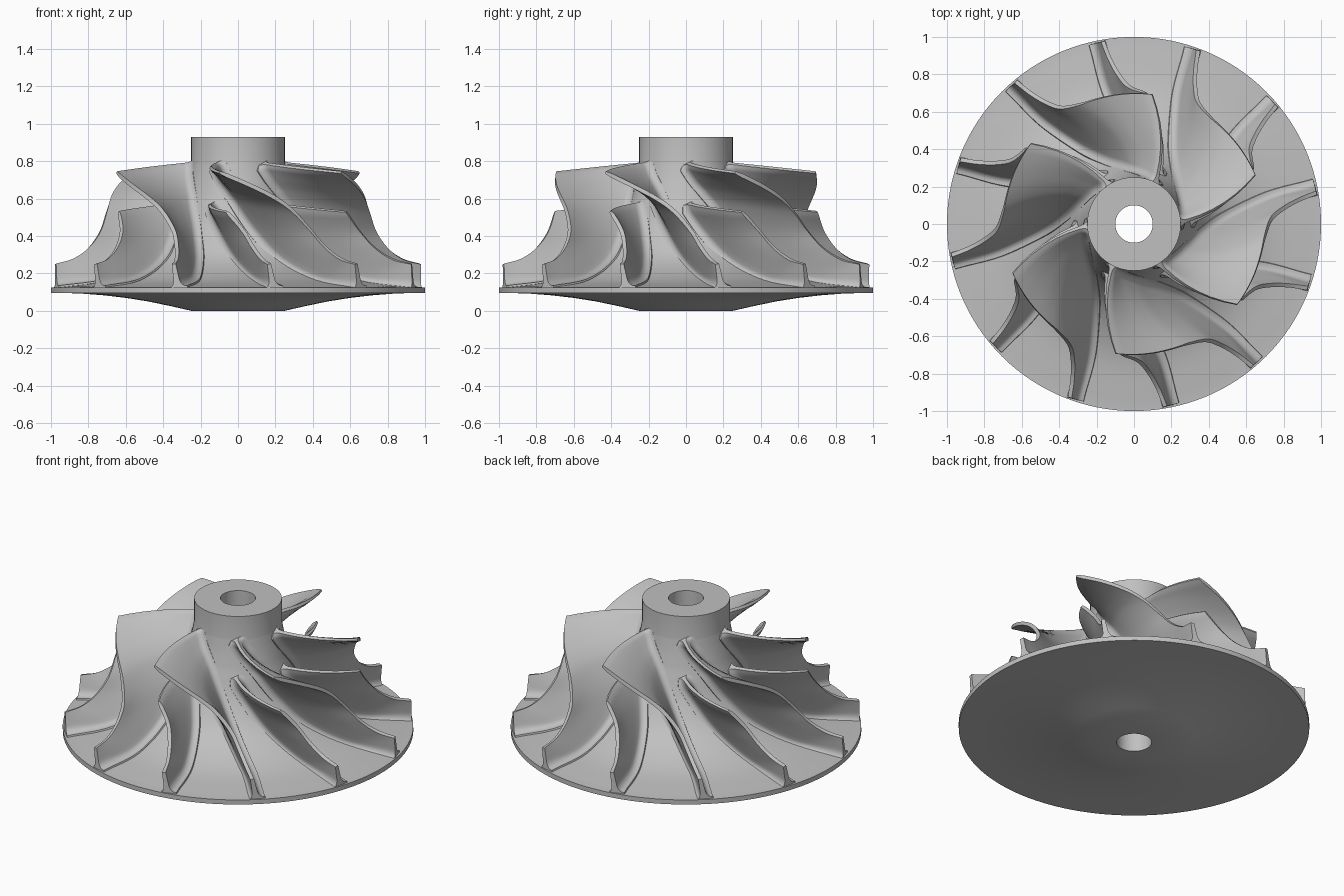
import bpy, bmesh, math
from mathutils import Vector

cube = bpy.data.objects.get("Cube")
if cube:
    bpy.data.objects.remove(cube, do_unlink=True)

metal = bpy.data.materials.new("machined_grey")
metal.use_nodes = True
GREY = (0.53, 0.53, 0.53, 1)
metal.diffuse_color = GREY
metal.node_tree.nodes["Principled BSDF"].inputs["Base Color"].default_value = GREY

# Matching stations along the blade root and blade tip: radius, height, angle
ROOT = [Vector(p) for p in (
    (.25, .79, -20), (.262, .72, -11), (.278, .65, 0), (.30, .575, 10),
    (.36, .42, 26), (.48, .27, 39), (.70, .165, 47), (.99, .125, 49))]
TIP = [Vector(p) for p in (
    (.70, .74, 0), (.698, .67, 13.5), (.698, .60, 25), (.705, .53, 33),
    (.735, .43, 40), (.80, .34, 43.8), (.89, .277, 46.3), (.99, .25, 47.7))]
LAST = len(ROOT) - 1
FILLET = 0.045


def spline(pts, s):
    """Smooth curve through the stations, s counts stations."""
    s = min(max(s, 0), LAST)
    i = min(int(s), LAST - 1)
    t = s - i
    b, c = pts[i], pts[i + 1]
    a = pts[i - 1] if i else 2 * b - c
    d = pts[i + 2] if i + 2 <= LAST else 2 * c - b
    return b + t * ((c - a) / 2 + t * ((a - 2.5 * b + 2 * c - d / 2)
                    + t * (1.5 * (b - c) + (d - a) / 2)))


def cylindrical(p):
    ang = math.radians(p.z)
    return Vector((p.x * math.cos(ang), p.x * math.sin(ang), p.y))


def blade_point(s, f):
    return cylindrical(spline(ROOT, s).lerp(spline(TIP, s), f))


def blade_normal(s, f):
    e = 0.02
    lo, hi = max(s - e, 0), min(s + e, LAST)
    along = blade_point(hi, f) - blade_point(lo, f)
    across = blade_point(s, f + e) - blade_point(s, f - e)
    return along.cross(across).normalized()


def finish(bm, name):
    bmesh.ops.recalc_face_normals(bm, faces=bm.faces)
    mesh = bpy.data.meshes.new(name)
    bm.to_mesh(mesh)
    bm.free()
    mesh.materials.append(metal)
    return mesh


def place(mesh, name, angle=0):
    ob = bpy.data.objects.new(name, mesh)
    ob.rotation_euler.z = math.radians(angle)
    bpy.context.collection.objects.link(ob)
    return ob


def blade_mesh(name, start):
    """Thin curved wall with a filleted root, from station start to the rim."""
    bm = bmesh.new()
    count = int((LAST - start) * 8)
    loops = []
    for i in range(count + 1):
        s = start + (LAST - start) * i / count
        span = (blade_point(s, 1) - blade_point(s, 0)).length
        depths = [-.012] + [FILLET * k for k in (0, .1, .25, .45, .7, 1)]
        depths += [FILLET + (span - FILLET) * k / 6 for k in range(1, 7)]
        edge = min(1, 0.55 + (s - start) * 2)
        sides = ([], [])
        for d in depths:
            f = d / span
            gap = FILLET - min(max(d, 0), FILLET)
            flare = FILLET - math.sqrt(FILLET ** 2 - gap ** 2)
            half = edge * (0.011 + 0.007 * (1 - f) + 0.8 * flare)
            p, n = blade_point(s, f), blade_normal(s, f)
            for side, sign in zip(sides, (1, -1)):
                side.append(bm.verts.new(p + n * half * sign))
        loops.append(sides[0] + sides[1][::-1])
    size = len(loops[0])
    for a, b in zip(loops, loops[1:]):
        for j in range(size):
            k = (j + 1) % size
            bm.faces.new((a[j], a[k], b[k], b[j]))
    # Close the leading and trailing edges with strips
    for loop in (loops[0], loops[-1]):
        for j in range(size // 2 - 1):
            bm.faces.new((loop[j], loop[j + 1], loop[size - 2 - j], loop[size - 1 - j]))
    return finish(bm, name)


def lathe_mesh(name, profile, steps=128):
    bm = bmesh.new()
    rings = [[bm.verts.new(cylindrical(Vector((r, z, 360 * i / steps))))
              for i in range(steps)] for r, z in profile]
    for a, b in zip(rings, rings[1:] + rings[:1]):
        for i in range(steps):
            k = (i + 1) % steps
            bm.faces.new((a[i], a[k], b[k], b[i]))
    return finish(bm, name)


# Hub with bore, flared upper surface, thin rim and dished back
flare_curve = [spline(ROOT, LAST * i / 36) for i in range(37)]
profile = [(.1, 0), (.1, .93), (.25, .93)]
profile += [(p.x, p.y) for p in flare_curve]
profile += [(1, .125), (1, .096), (.85, .093), (.72, .083), (.6, .069),
            (.48, .05), (.36, .025), (.25, 0)]
parts = [place(lathe_mesh("hub_and_back_plate", profile), "hub_and_back_plate")]

# Six full blades alternate with six shorter splitter blades
full = blade_mesh("full_blade", 0)
splitter = blade_mesh("splitter_blade", 3)
for i in range(6):
    parts.append(place(full, f"full_blade_{i + 1}", 82 + 60 * i))
    parts.append(place(splitter, f"splitter_blade_{i + 1}", 112 + 60 * i))

# Smooth shading with crisp edges, once per mesh
bpy.ops.object.select_all(action='DESELECT')
for ob in parts[:3]:
    ob.select_set(True)
bpy.context.view_layer.objects.active = parts[0]
bpy.ops.object.shade_smooth_by_angle(angle=math.radians(32))
